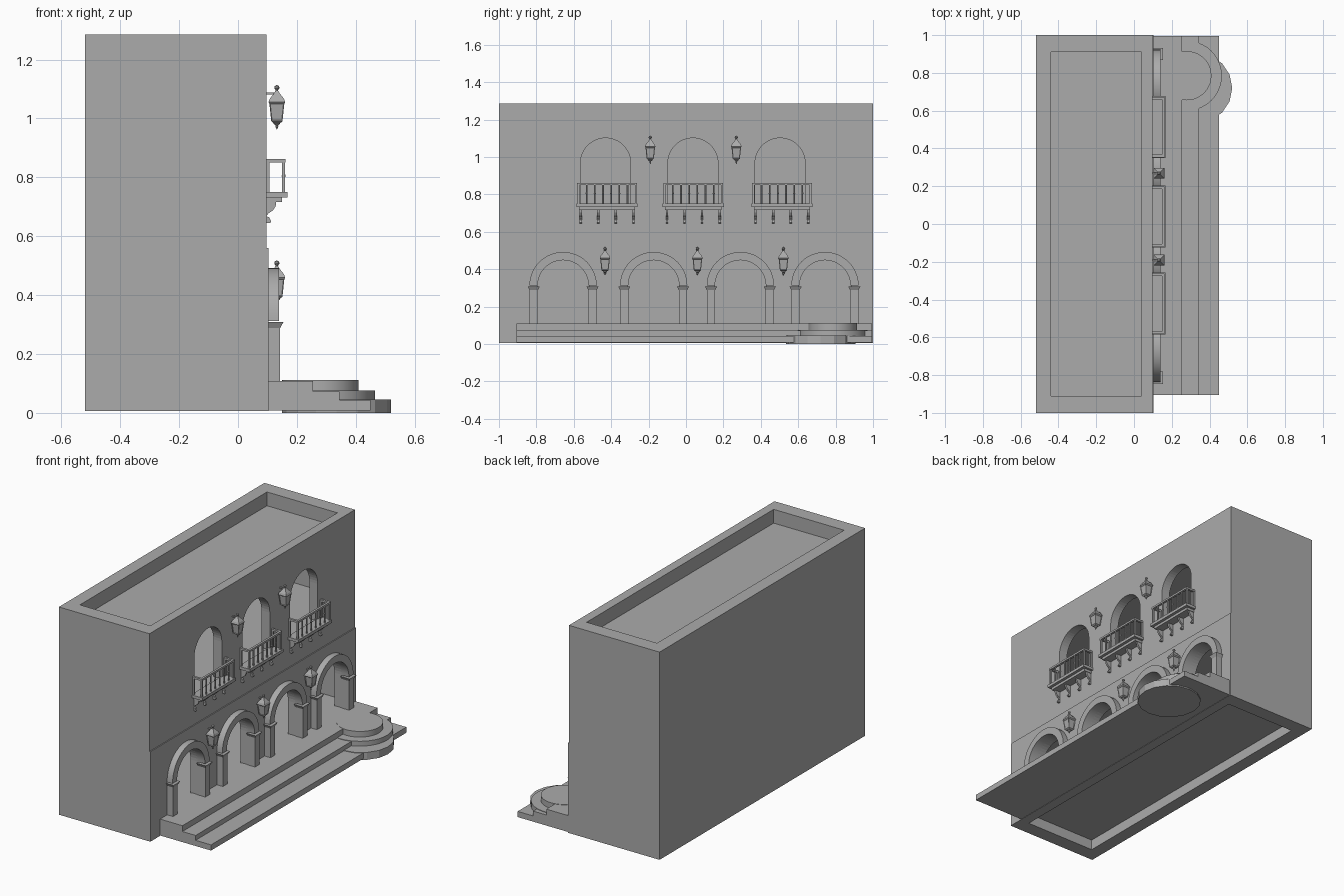
import bpy, bmesh
from math import pi, sin, cos

cube = bpy.data.objects.get("Cube")
if cube:
    bpy.data.objects.remove(cube)

GREY = (0.41, 0.41, 0.41, 1)
stone = bpy.data.materials.new("plain_grey")
stone.use_nodes = True
stone.diffuse_color = GREY
stone.node_tree.nodes["Principled BSDF"].inputs["Base Color"].default_value = GREY


def finish(name, bm, smooth=False):
    bmesh.ops.recalc_face_normals(bm, faces=bm.faces)
    me = bpy.data.meshes.new(name)
    bm.to_mesh(me)
    bm.free()
    me.materials.append(stone)
    ob = bpy.data.objects.new(name, me)
    bpy.context.collection.objects.link(ob)
    if smooth:
        bpy.ops.object.select_all(action="DESELECT")
        ob.select_set(True)
        bpy.context.view_layer.objects.active = ob
        bpy.ops.object.shade_smooth_by_angle(angle=0.6)
    return ob


def add_box(bm, x, y, z, flare=0):
    """Box from (min, max) pairs; flare widens the top outward from the wall."""
    rings = []
    for h, f in ((z[0], 0), (z[1], flare)):
        rings.append([bm.verts.new(p) for p in (
            (x[0], y[0] - f, h), (x[1] + f, y[0] - f, h),
            (x[1] + f, y[1] + f, h), (x[0], y[1] + f, h))])
    skin(bm, rings)


def skin(bm, rings):
    n = len(rings[0])
    for a, b in zip(rings, rings[1:]):
        for i in range(n):
            j = (i + 1) % n
            bm.faces.new((a[i], a[j], b[j], b[i]))
    bm.faces.new(rings[0][::-1])
    bm.faces.new(rings[-1])


def add_prism(bm, pts, axis, a, b):
    """Extrude a flat outline of (across, up) points along x or y."""
    def place(p, d):
        return (d, p[0], p[1]) if axis == "x" else (p[0], d, p[1])
    skin(bm, [[bm.verts.new(place(p, d)) for p in pts] for d in (a, b)])


def add_lathe(bm, profile, n, cx, cy, z0, turn=0):
    skin(bm, [[bm.verts.new((cx + r * cos(turn + 2 * pi * i / n),
                             cy + r * sin(turn + 2 * pi * i / n), z0 + h))
               for i in range(n)] for r, h in profile])


def arc(cy, cz, r, n=24):
    return [(cy + r * cos(pi * i / n), cz + r * sin(pi * i / n)) for i in range(n + 1)]


def arched_opening(bm, cy, bottom, spring, r):
    add_prism(bm, [(cy - r, bottom), (cy + r, bottom)] + arc(cy, spring, r), "x", 0.0, 0.2)


def cut(ob, cutter_bm):
    cutter = finish("cutter", cutter_bm)
    cutter.hide_render = True
    mod = ob.modifiers.new("cut", "BOOLEAN")
    mod.operation, mod.solver, mod.object = "DIFFERENCE", "EXACT", cutter
    bpy.context.view_layer.objects.active = ob
    bpy.ops.object.modifier_apply(modifier=mod.name)
    bpy.data.objects.remove(cutter)


DOORS = (-0.657, -0.173, 0.291, 0.743)
WINDOWS = (-0.43, 0.037, 0.503)
INX, INY = (-0.44, 0.04), (-0.91, 0.91)
ROOMX, ROOMY = (-0.5, 0.04), (-0.98, 0.98)
SPRING = 0.312

# Building block whose lower front stands slightly proud of the upper front
bm = bmesh.new()
add_prism(bm, [(-0.52, 0.006), (0.103, 0.006), (0.103, 0.56), (0.097, 0.56),
               (0.097, 1.285), (-0.52, 1.285)], "y", -1, 1)
building = finish("building", bm)

# Hollow base, two rooms and the sunken roof
bm = bmesh.new()
add_box(bm, INX, INY, (-0.1, 0.07))
add_box(bm, ROOMX, ROOMY, (0.105, 0.52))
add_box(bm, ROOMX, ROOMY, (0.735, 1.17))
add_box(bm, INX, INY, (1.2, 1.4))
cut(building, bm)

# Doorways and windows
bm = bmesh.new()
for y in DOORS:
    arched_opening(bm, y, 0.107, SPRING, 0.138)
for y in WINDOWS:
    arched_opening(bm, y, 0.738, 0.967, 0.134)
cut(building, bm)

# Front steps
for name, x, z in (("step_top", 0.255, (0.073, 0.109)),
                   ("step_middle", 0.345, (0.043, 0.073)),
                   ("step_bottom", 0.45, (0.008, 0.043))):
    bm = bmesh.new()
    add_box(bm, (0.05, x), (-0.905, 0.995), z)
    finish(name, bm)

# Round landing at one end of the steps
for name, r, n, x, y, z in (("landing_top", 0.13, 40, 0.28, 0.785, (0.073, 0.111)),
                            ("landing_middle", 0.185, 40, 0.28, 0.785, (0.043, 0.076)),
                            ("landing_bottom", 0.185, 16, 0.335, 0.72, (0, 0.046))):
    bm = bmesh.new()
    add_lathe(bm, [(r, z[0]), (r, z[1])], n, x, y, 0)
    finish(name, bm, n > 16)

# Door surrounds: moulded arch, posts and capitals
for i, y in enumerate(DOORS):
    bm = bmesh.new()
    add_prism(bm, arc(y, SPRING, 0.18) + arc(y, SPRING, 0.136)[::-1], "x", 0.09, 0.14)
    finish(f"door_arch_{i + 1}", bm, True)
    bm = bmesh.new()
    for s in (-1, 1):
        c = y + s * 0.157
        add_box(bm, (0.09, 0.143), (c - 0.022, c + 0.022), (0.105, 0.288))
        add_box(bm, (0.09, 0.143), (c - 0.022, c + 0.022), (0.288, 0.308), 0.011)
    finish(f"door_posts_{i + 1}", bm)

# Balconies: slab, railing and scroll brackets
BALUSTER = [(0.005, 0.748), (0.005, 0.8), (0.007, 0.805), (0.005, 0.81), (0.005, 0.855)]
BRACKET = [(0.09, 0.718), (0.13, 0.718), (0.128, 0.702), (0.119, 0.688), (0.104, 0.678),
           (0.096, 0.668), (0.106, 0.664), (0.113, 0.65), (0.109, 0.645), (0.09, 0.645)]
for i, y in enumerate((-0.422, 0.039, 0.513)):
    bm = bmesh.new()
    add_box(bm, (0.09, 0.168), (y - 0.164, y + 0.164), (0.732, 0.75))
    add_box(bm, (0.09, 0.15), (y - 0.15, y + 0.15), (0.716, 0.732))
    finish(f"balcony_slab_{i + 1}", bm)
    bm = bmesh.new()
    add_box(bm, (0.148, 0.162), (y - 0.16, y + 0.16), (0.85, 0.862))
    for s in (-1, 1):
        c = y + s * 0.153
        add_box(bm, (0.09, 0.15), (c - 0.007, c + 0.007), (0.85, 0.862))
        for x in (0.102, 0.155):
            add_box(bm, (x - 0.005, x + 0.005), (c - 0.005, c + 0.005), (0.748, 0.855))
    for k in range(1, 7):
        add_lathe(bm, BALUSTER, 6, 0.155, y - 0.153 + k * 0.306 / 7, 0)
    finish(f"balcony_railing_{i + 1}", bm)
    bm = bmesh.new()
    for k in (-1.5, -0.5, 0.5, 1.5):
        c = y + k * 0.094
        add_prism(bm, BRACKET, "y", c - 0.006, c + 0.006)
    finish(f"balcony_brackets_{i + 1}", bm)

# Wall lanterns: square glazed body, finials and wall arm
LANTERN = [(0.018, 0.022), (0.027, 0.028), (0.036, 0.088), (0.04, 0.092),
           (0.034, 0.104), (0.014, 0.122), (0.008, 0.13)]
LOWER_FINIAL = [(0.001, 0), (0.005, 0.008), (0.004, 0.013), (0.011, 0.019), (0.011, 0.025)]
TOP_FINIAL = [(0.005, 0.125), (0.004, 0.133), (0.009, 0.14), (0.007, 0.147), (0.001, 0.151)]
for i, (y, z) in enumerate(((-0.191, 0.963), (0.269, 0.963),
                            (-0.433, 0.367), (0.061, 0.367), (0.521, 0.367))):
    bm = bmesh.new()
    add_lathe(bm, LANTERN, 4, 0.132, y, z, pi / 4)
    bmesh.ops.recalc_face_normals(bm, faces=bm.faces)
    panes = [f for f in bm.faces if 0.055 < f.calc_center_median().z - z < 0.061]
    bmesh.ops.inset_individual(bm, faces=panes, thickness=0.004, depth=-0.003)
    add_box(bm, (0.09, 0.132), (y - 0.004, y + 0.004), (z + 0.118, z + 0.125))
    finish(f"lantern_{i + 1}", bm)
    bm = bmesh.new()
    add_lathe(bm, LOWER_FINIAL, 8, 0.132, y, z)
    add_lathe(bm, TOP_FINIAL, 8, 0.132, y, z)
    finish(f"lantern_finials_{i + 1}", bm, True)
